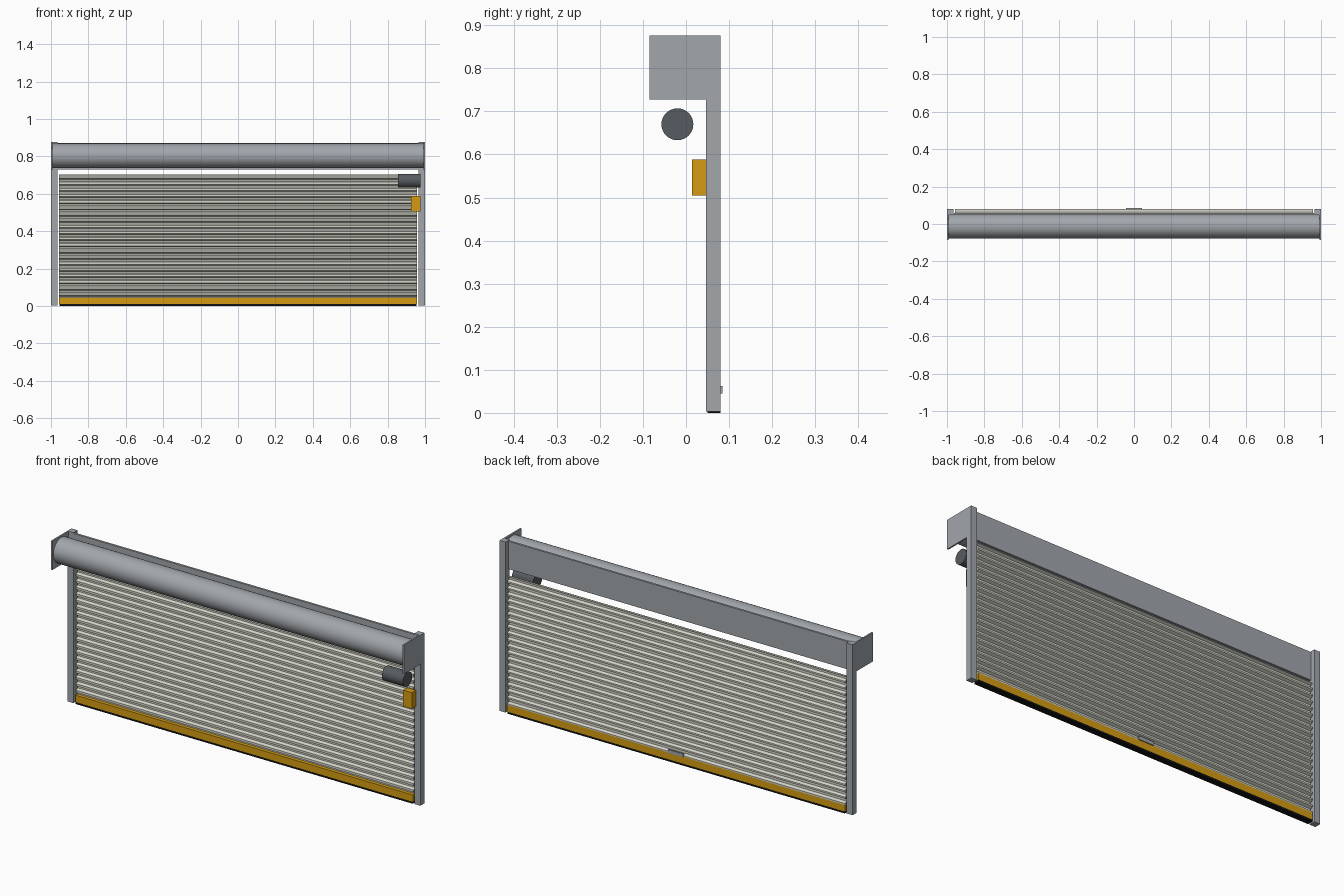
import bpy, bmesh, math

cube = bpy.data.objects.get("Cube")
if cube:
    bpy.data.objects.remove(cube, do_unlink=True)


def material(name, r, g, b):
    m = bpy.data.materials.new(name)
    m.use_nodes = True
    m.diffuse_color = (r, g, b, 1)
    m.node_tree.nodes["Principled BSDF"].inputs["Base Color"].default_value = (r, g, b, 1)
    return m


steel = material("steel grey", 0.36, 0.385, 0.41)
slat = material("pale slat grey", 0.66, 0.66, 0.59)
yellow = material("safety yellow", 0.66, 0.33, 0.006)
dark = material("motor grey", 0.095, 0.105, 0.115)
black = material("rubber black", 0.006, 0.006, 0.006)


def finish(name, bm, mat):
    bmesh.ops.recalc_face_normals(bm, faces=bm.faces)
    mesh = bpy.data.meshes.new(name)
    bm.to_mesh(mesh)
    bm.free()
    mesh.materials.append(mat)
    ob = bpy.data.objects.new(name, mesh)
    bpy.context.collection.objects.link(ob)
    return ob


def box(name, x, y, z, mat):
    """Box from (low, high) pairs on each axis."""
    bm = bmesh.new()
    bmesh.ops.create_cube(bm, size=1)
    for v in bm.verts:
        v.co = [(lo + hi) / 2 + c * (hi - lo) for c, (lo, hi) in zip(v.co, (x, y, z))]
    return finish(name, bm, mat)


def extrude_x(name, profile, half, mat):
    """Closed (y, z) profile swept across the width."""
    bm = bmesh.new()
    face = bm.faces.new([bm.verts.new((-half, y, z)) for y, z in profile])
    new = bmesh.ops.extrude_face_region(bm, geom=[face])["geom"]
    for v in new:
        if isinstance(v, bmesh.types.BMVert):
            v.co.x = half
    return finish(name, bm, mat)


def tube(name, x, y, z, radius, mat, sides=48):
    profile = [(y + radius * math.cos(2 * math.pi * i / sides),
                z + radius * math.sin(2 * math.pi * i / sides)) for i in range(sides)]
    ob = extrude_x(name, profile, (x[1] - x[0]) / 2, mat)
    ob.location.x = (x[0] + x[1]) / 2
    bpy.ops.object.select_all(action="DESELECT")
    ob.select_set(True)
    bpy.context.view_layer.objects.active = ob
    bpy.ops.object.shade_smooth_by_angle(angle=math.radians(35))
    return ob


# Guide posts and end plates, one pair per side
for side, s in (("left", 1), ("right", -1)):
    box(side + "_guide_post", sorted((s * 0.966, s)), (0.047, 0.08), (0.003, 0.876), steel)
    box(side + "_end_plate", sorted((s * 0.992, s)), (-0.085, 0.048), (0.728, 0.876), steel)

# Roll barrel and header panel behind it
tube("roll_barrel", (-0.992, 0.992), -0.012, 0.803, 0.065, steel)
box("header_panel", (-0.967, 0.967), (0.047, 0.058), (0.73, 0.872), steel)

# Corrugated curtain: one stepped slat profile repeated up the door
bottom, top, count = 0.043, 0.702, 20
pitch = (top - bottom) / count
front = []
for i in range(count):
    z = bottom + i * pitch
    front += [(0.068, z), (0.068, z + 0.25 * pitch),
              (0.054, z + 0.45 * pitch), (0.054, z + 0.8 * pitch)]
front.append((0.068, top))
back = [(y + 0.012, z) for y, z in reversed(front)]
extrude_x("slat_curtain", front + back, 0.957, slat)

# Bottom bar, rubber seal and lift handle
box("bottom_bar", (-0.957, 0.957), (0.05, 0.08), (0.01, 0.045), yellow)
box("bottom_seal", (-0.955, 0.955), (0.05, 0.08), (0, 0.01), black)
box("lift_handle", (-0.042, 0.042), (0.078, 0.085), (0.045, 0.063), steel)

# Motor and control box
tube("drive_motor", (0.855, 0.975), -0.02, 0.67, 0.037, dark, 32)
box("control_box", (0.925, 0.975), (0.014, 0.047), (0.505, 0.588), yellow)
